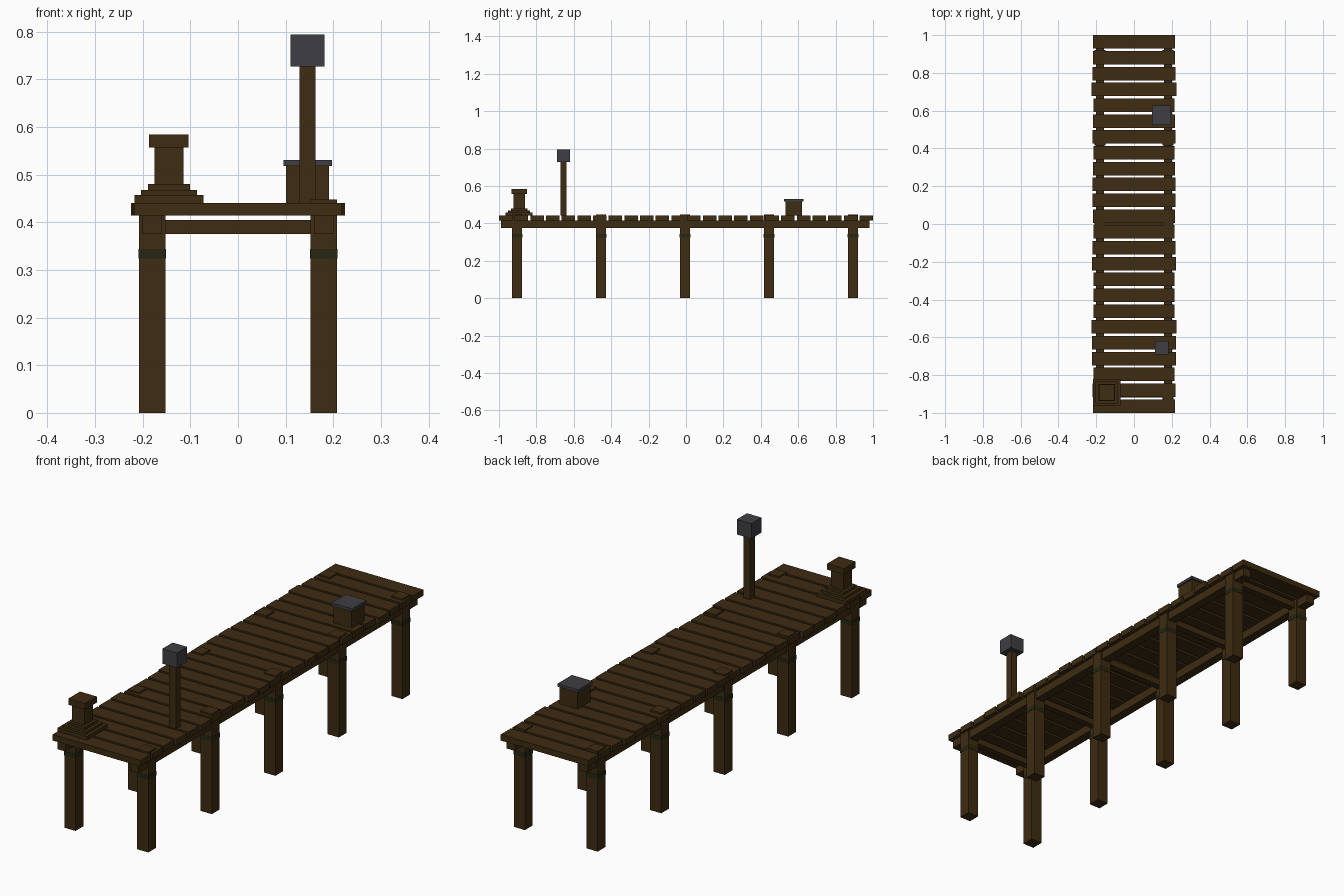
import bpy, bmesh, random
from mathutils import Matrix, Vector

if "Cube" in bpy.data.objects:
    bpy.data.objects.remove(bpy.data.objects["Cube"])

random.seed(4)


def material(name, rgb):
    m = bpy.data.materials.new(name)
    m.diffuse_color = (*rgb, 1)
    m.use_nodes = True
    m.node_tree.nodes["Principled BSDF"].inputs["Base Color"].default_value = m.diffuse_color
    return m


wood = material("dark brown wood", (0.047, 0.025, 0.0055))
metal = material("dark grey metal", (0.049, 0.047, 0.054))
moss = material("dark green moss", (0.018, 0.019, 0.006))


def boxes(name, mat, items):
    """One object from boxes given as (cx, cy, width, depth, z0, z1)."""
    bm = bmesh.new()
    for cx, cy, w, d, z0, z1 in items:
        mtx = Matrix.Translation((cx, cy, (z0 + z1) / 2)) @ Matrix.Diagonal((w, d, z1 - z0, 1))
        bmesh.ops.create_cube(bm, size=1, matrix=mtx)
    me = bpy.data.meshes.new(name)
    bm.to_mesh(me)
    bm.free()
    me.materials.append(mat)
    ob = bpy.data.objects.new(name, me)
    bpy.context.collection.objects.link(ob)
    return ob


DECK = 0.441
bents = [-0.005 + 0.449 * i for i in range(-2, 3)]
sides = (-0.18, 0.18)

# Deck planks with slightly uneven lengths
for i in range(24):
    half = random.choice((0.215, 0.217, 0.219, 0.222))
    if i in (5, 20):
        half = 0.225
    boxes(f"deck_plank_{i + 1}", wood, [(0, -0.964 + i * 1.928 / 23, 2 * half, 0.072, 0.414, DECK)])

# Piles, moss bands, stringers and cross beams
for x in sides:
    label = "left" if x < 0 else "right"
    for i, y in enumerate(bents):
        boxes(f"{label}_pile_{i + 1}", wood, [(x, y, 0.055, 0.055, 0, 0.448)])
        boxes(f"{label}_moss_band_{i + 1}", moss, [(x, y, 0.057, 0.057, 0.324, 0.344)])
    boxes(f"{label}_stringer", wood, [(x, -0.004, 0.041, 1.972, 0.376, 0.414)])
for i, y in enumerate(bents):
    boxes(f"cross_beam_{i + 1}", wood, [(0, y, 0.34, 0.03, 0.376, 0.405)])

# Mooring bollard with stepped base
bx, by = -0.145, -0.892
boxes("bollard", wood, [(bx, by, w, w, z0, z1) for w, z0, z1 in (
    (0.145, DECK, 0.457), (0.117, 0.457, 0.468), (0.088, 0.468, 0.480),
    (0.061, 0.480, 0.557), (0.083, 0.557, 0.584))])

# Lamp post
boxes("lamp_pole", wood, [(0.146, -0.655, 0.033, 0.033, DECK, 0.727)])
boxes("lamp_head", metal, [(0.146, -0.655, 0.072, 0.072, 0.727, 0.794)])

# Crate with lid
boxes("crate", wood, [(0.146, 0.576, 0.09, 0.09, DECK, 0.518)])
boxes("crate_lid", metal, [(0.146, 0.576, 0.102, 0.102, 0.518, 0.531)])
